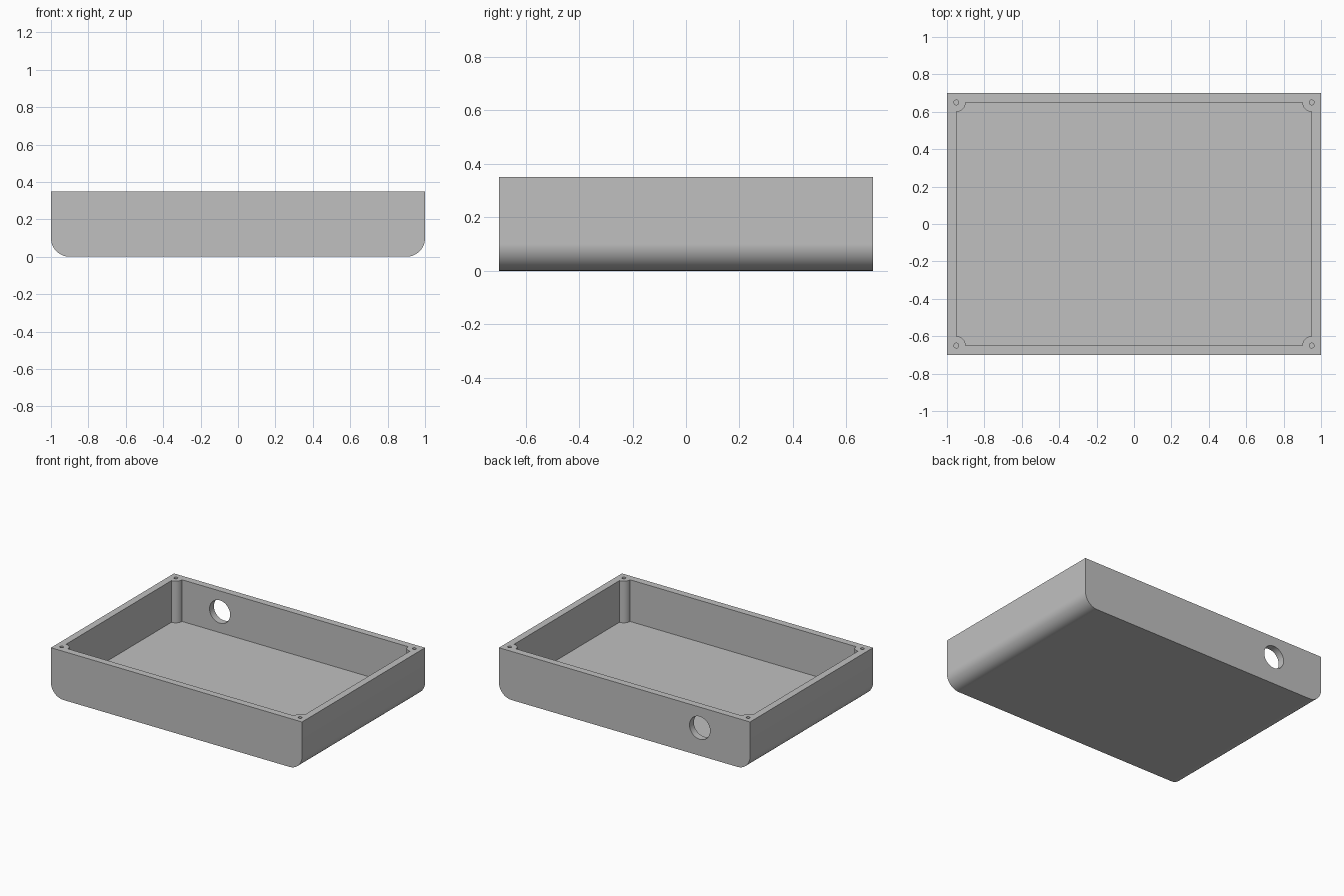
import bpy
import bmesh
from math import cos, sin, pi, radians
from mathutils import Matrix

if "Cube" in bpy.data.objects:
    bpy.data.objects.remove(bpy.data.objects["Cube"], do_unlink=True)

WIDTH, DEPTH, HEIGHT = 2.0, 1.4, 0.35
WALL = 0.05
EDGE_RADIUS = 0.1
HX, HY = WIDTH / 2, DEPTH / 2
CORNERS = [(x, y) for x in (-HX + WALL, HX - WALL) for y in (-HY + WALL, HY - WALL)]

grey = bpy.data.materials.new("plain grey")
grey.use_nodes = True
colour = (0.527, 0.527, 0.527, 1)
grey.diffuse_color = colour
grey.node_tree.nodes["Principled BSDF"].inputs["Base Color"].default_value = colour


def finish(name, bm):
    bmesh.ops.recalc_face_normals(bm, faces=bm.faces[:])
    mesh = bpy.data.meshes.new(name)
    bm.to_mesh(mesh)
    bm.free()
    mesh.materials.append(grey)
    obj = bpy.data.objects.new(name, mesh)
    bpy.context.collection.objects.link(obj)
    return obj


def cylinder(name, centre, radius, length, sides, axis="Z"):
    bm = bmesh.new()
    turn = Matrix.Rotation(pi / 2, 4, "X") if axis == "Y" else Matrix()
    bmesh.ops.create_cone(bm, cap_ends=True, segments=sides, radius1=radius,
                          radius2=radius, depth=length,
                          matrix=Matrix.Translation(centre) @ turn)
    return finish(name, bm)


def activate(obj):
    bpy.ops.object.select_all(action="DESELECT")
    obj.select_set(True)
    bpy.context.view_layer.objects.active = obj


def cut(obj, cutter):
    mod = obj.modifiers.new("cut", "BOOLEAN")
    mod.operation = "DIFFERENCE"
    mod.solver = "EXACT"
    mod.object = cutter
    activate(obj)
    bpy.ops.object.modifier_apply(modifier=mod.name)
    bpy.data.objects.remove(cutter, do_unlink=True)


# Solid body: a profile with two rounded lower edges, extruded front to back
profile = [(-HX, HEIGHT)]
steps = 16
for side, start in ((-1, pi), (1, 1.5 * pi)):
    for i in range(steps + 1):
        a = start + i / steps * pi / 2
        profile.append((side * (HX - EDGE_RADIUS) + EDGE_RADIUS * cos(a),
                        EDGE_RADIUS + EDGE_RADIUS * sin(a)))
profile.append((HX, HEIGHT))
bm = bmesh.new()
face = bm.faces.new([bm.verts.new((x, -HY, z)) for x, z in profile])
grown = bmesh.ops.extrude_face_region(bm, geom=[face], use_keep_orig=True)
moved = [g for g in grown["geom"] if isinstance(g, bmesh.types.BMVert)]
bmesh.ops.translate(bm, verts=moved, vec=(0, DEPTH, 0))
tray = finish("enclosure_tray", bm)

# Cavity, leaving round screw posts standing in the corners
bm = bmesh.new()
top = HEIGHT + 0.1
bmesh.ops.create_cube(bm, size=1, matrix=Matrix.Translation((0, 0, (WALL + top) / 2))
                      @ Matrix.Diagonal((WIDTH - 2 * WALL, DEPTH - 2 * WALL, top - WALL, 1)))
cavity = finish("cavity_cutter", bm)
for x, y in CORNERS:
    cut(cavity, cylinder("post_cutter", (x, y, HEIGHT / 2), 0.05, 1, 48))
cut(tray, cavity)

# Screw holes in the posts
for x, y in CORNERS:
    cut(tray, cylinder("screw_cutter", (x, y, HEIGHT), 0.013, 0.4, 24))

# Cable opening through the back wall
cut(tray, cylinder("cable_cutter", (-0.6, HY - WALL / 2, 0.2), 0.082, 0.2, 48, "Y"))

activate(tray)
bpy.ops.object.shade_smooth_by_angle(angle=radians(30))
weighted = tray.modifiers.new("flat walls", "WEIGHTED_NORMAL")
weighted.keep_sharp = True
